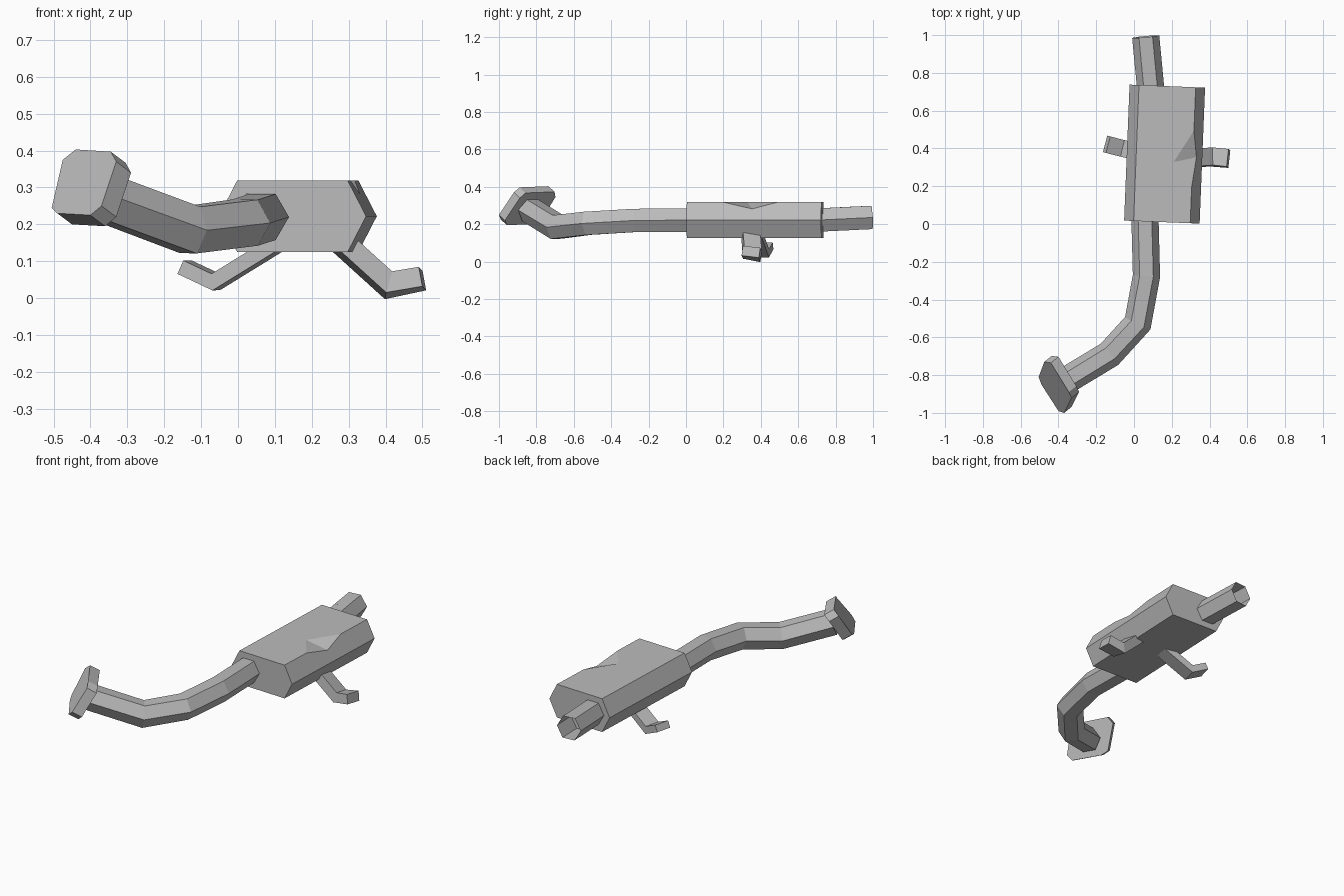
import bpy, bmesh, math
from mathutils import Vector, Matrix

cube = bpy.data.objects.get("Cube")
if cube:
    bpy.data.objects.remove(cube)

# One plain metal colour
steel = bpy.data.materials.new("grey_steel")
steel.use_nodes = True
colour = (0.5, 0.5, 0.5, 1)
steel.diffuse_color = colour
steel.node_tree.nodes["Principled BSDF"].inputs["Base Color"].default_value = colour


def finish(name, bm):
    bmesh.ops.recalc_face_normals(bm, faces=bm.faces)
    mesh = bpy.data.meshes.new(name)
    bm.to_mesh(mesh)
    bm.free()
    mesh.materials.append(steel)
    obj = bpy.data.objects.new(name, mesh)
    bpy.context.collection.objects.link(obj)
    return obj


def bridge(bm, a, b):
    n = len(a)
    for i in range(n):
        bm.faces.new((a[i], a[(i + 1) % n], b[(i + 1) % n], b[i]))


def sweep(path, profile, roll=0.0):
    """Mitred sweep of a (side, up) profile; returns the mesh and its end cap."""
    bm = bmesh.new()
    pts = [Vector(p) for p in path]
    dirs = [(b - a).normalized() for a, b in zip(pts, pts[1:])]
    rings = []
    for i, p in enumerate(pts):
        d_in, d_out = dirs[max(i - 1, 0)], dirs[min(i, len(dirs) - 1)]
        plane = (d_in + d_out).normalized()
        side = d_in.cross(Vector((0, 0, 1))).normalized()
        up = side.cross(d_in)
        turn = Matrix.Rotation(roll, 3, d_in)
        ring = []
        for s, t in profile:
            off = turn @ (side * s + up * t)
            # slide along the incoming direction onto the mitre plane
            off -= d_in * (off.dot(plane) / d_in.dot(plane))
            ring.append(bm.verts.new(p + off))
        rings.append(ring)
    for a, b in zip(rings, rings[1:]):
        bridge(bm, a, b)
    bm.faces.new(rings[0])
    return bm, bm.faces.new(rings[-1])


def hexagon(r):
    return [(r * math.cos(k * math.pi / 3), r * math.sin(k * math.pi / 3)) for k in range(6)]


def bar(w, h):
    return [(w, h), (-w, h), (-w, -h), (w, -h)]


# Muffler box: six-sided prism with a dent in its upper left edge
bm = bmesh.new()
section = [(0.2, 0), (0.15, 0.097), (-0.15, 0.097), (-0.2, 0), (-0.15, -0.097), (0.15, -0.097)]
front, back = [[bm.verts.new((x, y, z)) for x, z in section] for y in (-0.36, 0.36)]
dent_a, dent_low, dent_b, dent_tip = [bm.verts.new(p) for p in (
    (0.15, -0.17, 0.097), (0.169, -0.01, 0.06), (0.15, 0.13, 0.097), (0.05, -0.04, 0.097))]
for i in range(2, 6):
    j = (i + 1) % 6
    bm.faces.new((front[i], front[j], back[j], back[i]))
bm.faces.new(front)
bm.faces.new(back)
bm.faces.new((front[2], front[1], dent_a, dent_tip, dent_b, back[1], back[2]))
bm.faces.new((front[1], front[0], back[0], back[1], dent_b, dent_low, dent_a))
bm.faces.new((dent_a, dent_low, dent_tip))
bm.faces.new((dent_low, dent_b, dent_tip))
bm.transform(Matrix.Translation((0.162, 0.37, 0.222)) @ Matrix.Rotation(-0.04, 4, "Z"))
finish("muffler_box", bm)

# Bent inlet pipe
inlet = [(0.058, 0.03, 0.222), (0.066, -0.275, 0.22), (0.02, -0.525, 0.205),
         (-0.13, -0.69, 0.185), (-0.37, -0.835, 0.275)]
bm, cap = sweep(inlet, hexagon(0.072))
finish("inlet_pipe", bm)

# Tail pipe with an open end
bm, cap = sweep([(0.09, 0.7, 0.222), (0.062, 0.992, 0.236)], hexagon(0.072))
bmesh.ops.inset_individual(bm, faces=[cap], thickness=0.018)
hole = bmesh.ops.extrude_discrete_faces(bm, faces=[cap])["faces"][0]
bmesh.ops.translate(bm, verts=hole.verts, vec=(0.014, -0.15, -0.007))
finish("tail_pipe", bm)

# Flange plate with clipped corners
outline = [(-0.475, -0.73, 0.375), (-0.44, -0.735, 0.403), (-0.345, -0.89, 0.397),
           (-0.33, -0.92, 0.37), (-0.37, -1.0, 0.25), (-0.40, -0.99, 0.225),
           (-0.49, -0.85, 0.23), (-0.505, -0.81, 0.245)]
bm = bmesh.new()
thickness = Vector((0.04, 0.032, -0.03))
outer = [bm.verts.new(p) for p in outline]
inner = [bm.verts.new(Vector(p) + thickness) for p in outline]
bridge(bm, outer, inner)
bm.faces.new(outer)
bm.faces.new(inner)
finish("flange_plate", bm)

# Bent hanger brackets
bm, cap = sweep([(0.27, 0.345, 0.16), (0.408, 0.355, 0.035), (0.5, 0.347, 0.053)],
                bar(0.047, 0.027), -0.12)
finish("left_hanger", bm)
bm, cap = sweep([(0.12, 0.36, 0.155), (-0.06, 0.4, 0.044), (-0.145, 0.422, 0.084)],
                bar(0.045, 0.02))
finish("right_hanger", bm)
